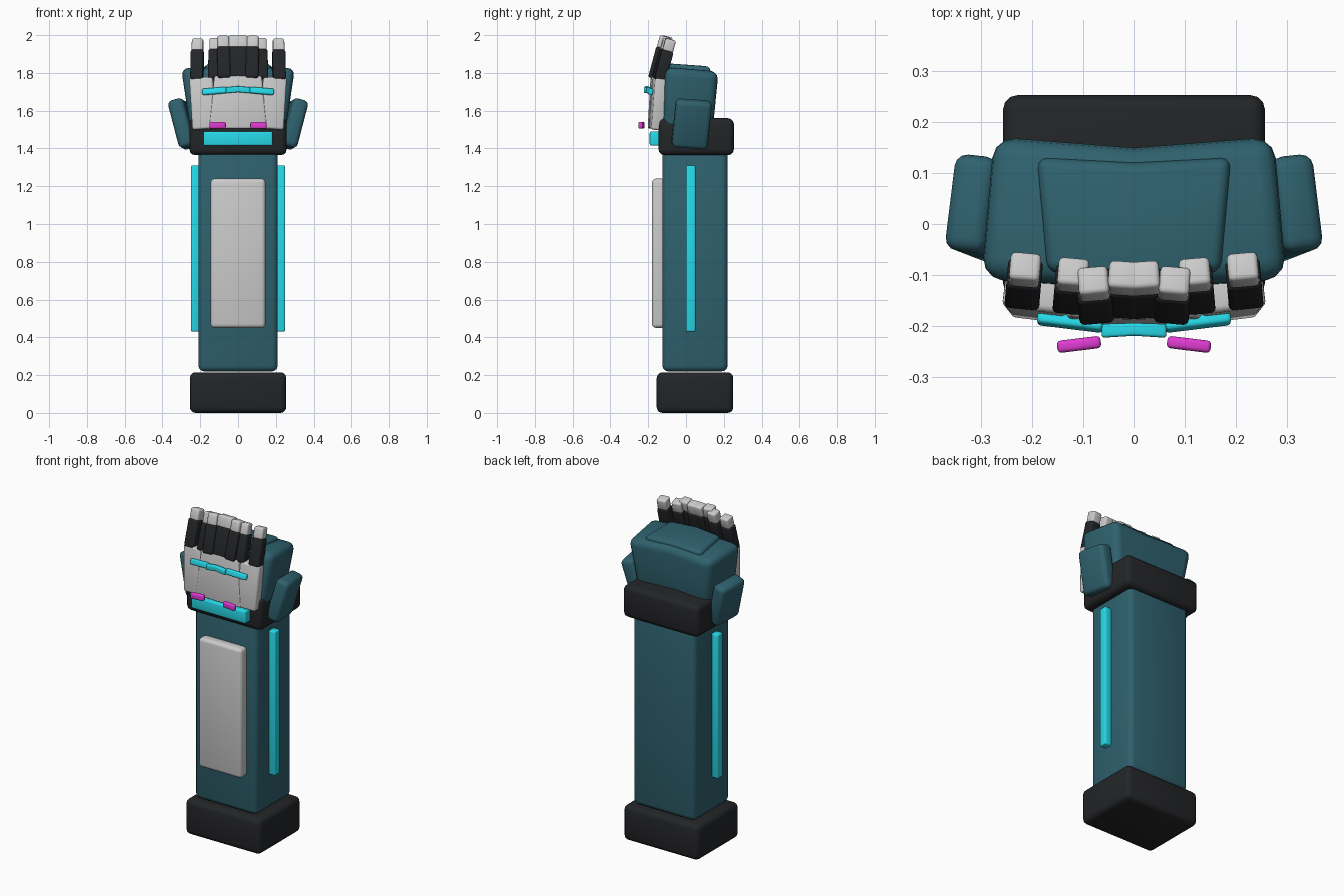
import bpy, bmesh
from math import radians
from mathutils import Matrix, Vector, Euler

if "Cube" in bpy.data.objects:
    bpy.data.objects.remove(bpy.data.objects["Cube"])

COLORS = {
    "teal": (0.028, 0.12, 0.155, 1),
    "black": (0.017, 0.018, 0.02, 1),
    "cyan": (0.02, 0.7, 0.82, 1),
    "magenta": (0.75, 0.045, 0.65, 1),
}


def material(key):
    mat = bpy.data.materials.get(key) or bpy.data.materials.new(key)
    mat.diffuse_color = COLORS[key]
    mat.use_nodes = True
    mat.node_tree.nodes["Principled BSDF"].inputs["Base Color"].default_value = mat.diffuse_color
    return mat


def finish(bm, name, color, bevel, mirror):
    bmesh.ops.recalc_face_normals(bm, faces=bm.faces[:])
    hard = [e for e in bm.edges if e.calc_face_angle(0) > radians(30)]
    bmesh.ops.bevel(bm, geom=hard, offset=bevel, segments=3, profile=0.5,
                    affect='EDGES', clamp_overlap=True)
    mesh = bpy.data.meshes.new(name)
    bm.to_mesh(mesh)
    bm.free()
    ob = bpy.data.objects.new(name, mesh)
    bpy.context.collection.objects.link(ob)
    if color:
        mesh.materials.append(material(color))
    bpy.ops.object.select_all(action='DESELECT')
    ob.select_set(True)
    bpy.context.view_layer.objects.active = ob
    bpy.ops.object.shade_smooth_by_angle(angle=radians(35))
    if mirror:
        ob.modifiers.new("Mirror", 'MIRROR').use_axis[0] = True
    return ob


def box(name, center, size, color=None, rot=(0, 0, 0), bevel=0.02, mirror=False):
    """Rounded box, rotated in degrees about its centre."""
    bm = bmesh.new()
    r = Euler([radians(a) for a in rot]).to_matrix().to_4x4()
    bmesh.ops.create_cube(bm, size=1, matrix=Matrix.Translation(center) @ r
                          @ Matrix.Diagonal((*size, 1)))
    return finish(bm, name, color, bevel, mirror)


def span(name, lo, hi, color=None, **kw):
    """Rounded box given by its two extreme corners."""
    lo, hi = Vector(lo), Vector(hi)
    return box(name, (lo + hi) / 2, hi - lo, color, **kw)


def folded(name, bottom, top, color=None, bevel=0.02):
    """Symmetric block lofted between two half outlines that start and end on x = 0."""
    bm = bmesh.new()
    rings = []
    for half in (bottom, top):
        pts = half + [(-x, y, z) for x, y, z in reversed(half) if x > 0]
        rings.append([bm.verts.new(p) for p in pts])
    n = len(rings[0])
    for i in range(n):
        j = (i + 1) % n
        bm.faces.new((rings[0][i], rings[0][j], rings[1][j], rings[1][i]))
    # caps are split along the centre fold
    m = n // 2
    for r in rings:
        bm.faces.new(r[:m + 1])
        bm.faces.new(r[m:] + r[:1])
    return finish(bm, name, color, bevel, False)


# Forearm
span("elbow_cuff", (-0.255, -0.155, 0), (0.255, 0.25, 0.215), "black", bevel=0.03)
span("forearm", (-0.21, -0.125, 0.22), (0.21, 0.22, 1.42), "teal", bevel=0.03)
span("forearm_panel", (-0.145, -0.18, 0.45), (0.145, -0.11, 1.24))
span("side_light", (0.2, 0, 0.43), (0.25, 0.05, 1.31), "cyan", bevel=0.008, mirror=True)

# Wrist
span("wrist", (-0.257, -0.145, 1.365), (0.257, 0.253, 1.56), "black", bevel=0.03)
span("wrist_light", (-0.183, -0.192, 1.415), (0.183, -0.14, 1.49), "cyan", bevel=0.008)

# Back of the hand with its raised cap
folded("hand",
       [(0, -0.15, 1.40), (0.24, -0.13, 1.40), (0.22, 0.135, 1.39), (0, 0.115, 1.39)],
       [(0, -0.125, 1.835), (0.305, -0.105, 1.83), (0.28, 0.175, 1.805), (0, 0.153, 1.815)],
       "teal", 0.042)
folded("hand_cap",
       [(0, -0.12, 1.78), (0.17, -0.10, 1.78), (0.19, 0.13, 1.76), (0, 0.12, 1.76)],
       [(0, -0.11, 1.852), (0.17, -0.09, 1.85), (0.19, 0.13, 1.833), (0, 0.12, 1.835)],
       "teal", 0.02)
box("side_pad", (0.293, 0.03, 1.53), (0.085, 0.19, 0.26), "teal",
    rot=(-4, 15, 6), bevel=0.025, mirror=True)

# Palm plates
folded("palm_center",
       [(0, -0.203, 1.505), (0.155, -0.197, 1.505), (0.155, -0.12, 1.505), (0, -0.12, 1.505)],
       [(0, -0.187, 1.788), (0.125, -0.182, 1.785), (0.125, -0.1, 1.785), (0, -0.1, 1.788)],
       bevel=0.01)
box("palm_side", (0.185, -0.145, 1.638), (0.125, 0.07, 0.275),
    rot=(-4, 4, 7), bevel=0.012, mirror=True)

# Palm lights and floating studs
folded("palm_light_center",
       [(0, -0.219, 1.698), (0.064, -0.223, 1.692), (0.064, -0.196, 1.692), (0, -0.194, 1.698)],
       [(0, -0.219, 1.73), (0.064, -0.223, 1.724), (0.064, -0.196, 1.724), (0, -0.194, 1.73)],
       "cyan", 0.006)
box("palm_light_side", (0.125, -0.192, 1.704), (0.13, 0.024, 0.034), "cyan",
    rot=(-15, 5, 7), bevel=0.008, mirror=True)
box("wrist_stud", (0.108, -0.236, 1.523), (0.086, 0.024, 0.036), "magenta",
    rot=(0, 0, -7), bevel=0.008, mirror=True)

# Fingers: x, base y, base z, length, twist
LEAN = -15
fingers = [(0.218, -0.138, 1.765, 0.218, 5), (0.124, -0.148, 1.77, 0.217, 5),
           (0.075, -0.167, 1.775, 0.224, -5), (0.024, -0.156, 1.775, 0.224, 4)]
for i, (x, y, z, length, twist) in enumerate(fingers, 1):
    rot = (LEAN, 0, twist)
    axis = Euler([radians(a) for a in rot]).to_matrix() @ Vector((0, 0, 1))
    base, joint = Vector((x, y, z)), length - 0.065
    box(f"finger_{i}", base + axis * joint / 2, (0.068, 0.062, joint + 0.01), "black",
        rot=rot, bevel=0.01, mirror=True)
    box(f"fingertip_{i}", base + axis * (joint + 0.0325), (0.06, 0.056, 0.068),
        rot=rot, bevel=0.01, mirror=True)
